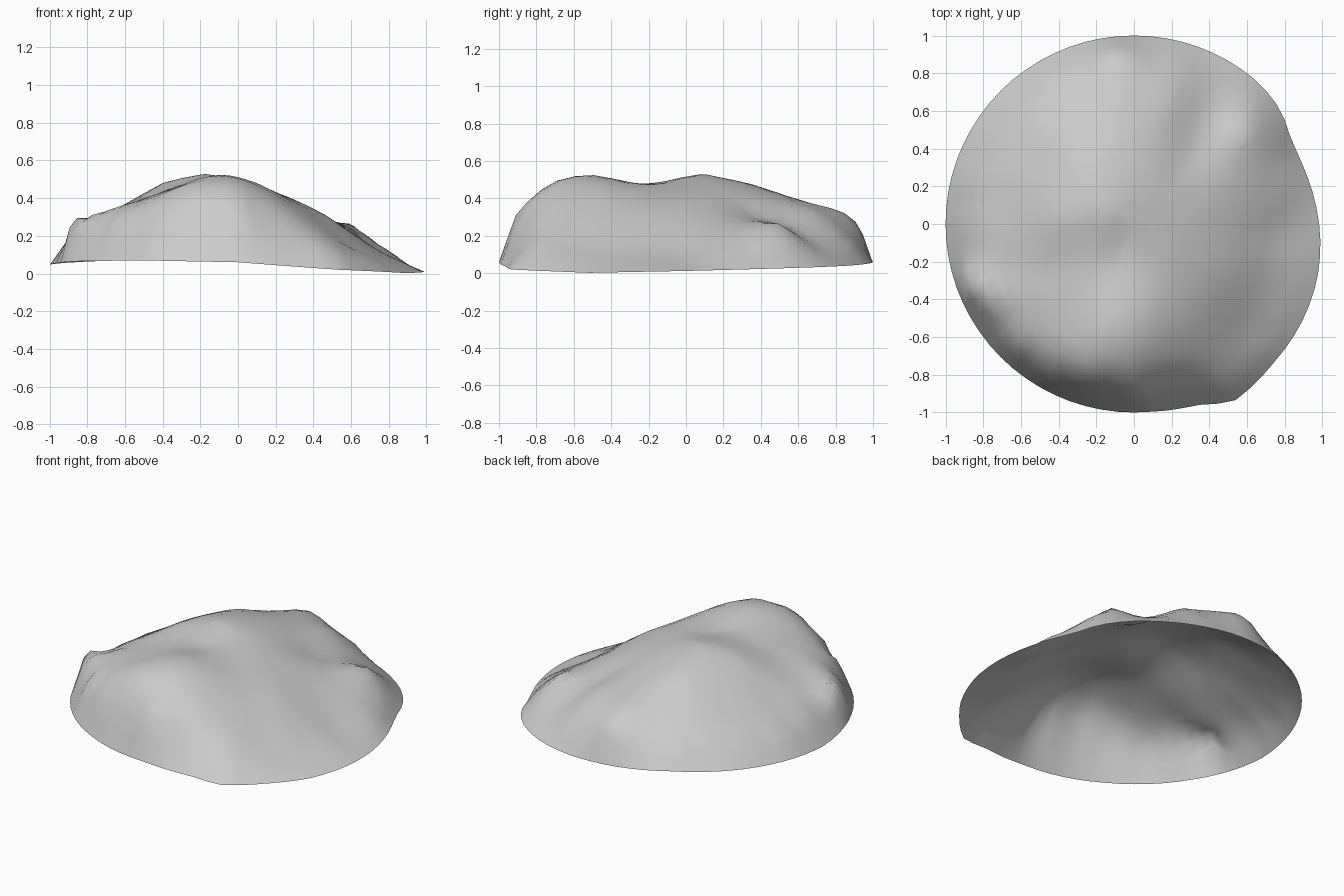
import bpy, bmesh, math

if "Cube" in bpy.data.objects:
    bpy.data.objects.remove(bpy.data.objects["Cube"])

# Heights every 30 degrees, counter-clockwise from +x: rim, and shoulder just inside it
RIM = [.012, .025, .04, .06, .075, .06, .045, .065, .07, .06, .02, .002]
SHOULDER = [.05, .14, .11, .24, .20, .165, .17, .26, .29, .31, .12, .055]
SHOULDER_AT = .91

# Outline radius where it leaves the unit circle (degrees, radius)
OUTLINE = [(-180, 1), (-85, 1), (-71, 1.015), (-60.5, 1.08), (-45, 1.045), (-29, 1.03),
           (-17, 1.015), (-6, .995), (6, .97), (18, .949), (28, .944), (37.5, .984),
           (48, 1), (181, 1)]

# Spot heights on the slopes and crest (x, y, z)
SPOTS = [
    (-.10, -.50, .525), (-.15, .08, .53), (-.10, -.20, .47), (.10, -.50, .48),
    (-.40, .03, .48), (-.27, .38, .46), (-.58, -.05, .38), (-.76, -.27, .29),
    (-.55, .35, .33), (-.62, .60, .215), (-.30, .65, .33), (-.70, .10, .29),
    (0, .65, .37), (-.12, .92, .265), (.20, .67, .33), (.43, .62, .20),
    (.60, .50, .26), (.50, .36, .275), (.33, .40, .29), (.15, .30, .41),
    (.20, .00, .43), (.25, -.30, .41), (.48, -.25, .30), (.57, .15, .25),
    (.76, -.05, .11), (.73, -.35, .11), (.58, -.57, .15), (.28, -.60, .36),
    (0, -.70, .48), (-.35, -.52, .445), (-.25, -.83, .385), (-.55, -.52, .36),
    (.22, -.78, .32), (-.885, -.33, .265), (-.48, -.25, .40),
]


def ring_height(values, a):
    f = (math.degrees(a) % 360) / 30
    i = int(f) % 12
    return values[i] + (values[(i + 1) % 12] - values[i]) * (f - int(f))


def radius(a):
    deg = (math.degrees(a) + 180) % 360 - 180
    for (d0, r0), (d1, r1) in zip(OUTLINE, OUTLINE[1:]):
        if d0 <= deg <= d1:
            return r0 + (r1 - r0) * (deg - d0) / (d1 - d0)


def ring_point(values, a, f=1):
    r = radius(a) * f
    return r * math.cos(a), r * math.sin(a), ring_height(values, a)


def solve(m):
    """Gaussian elimination on an augmented matrix."""
    n = len(m)
    for c in range(n):
        p = max(range(c, n), key=lambda k: abs(m[k][c]))
        m[c], m[p] = m[p], m[c]
        for k in range(n):
            if k != c:
                q = m[k][c] / m[c][c]
                m[k] = [u - q * v for u, v in zip(m[k], m[c])]
    return [m[k][n] / m[k][k] for k in range(n)]


# Smooth surface through rim, shoulder and spot heights
spots = list(SPOTS)
rim = [ring_point(RIM, math.tau * k / 36) for k in range(36)]
shoulder = [ring_point(SHOULDER, math.tau * k / 24, SHOULDER_AT) for k in range(24)]
# Spot heights win over the shoulder where they are close
shoulder = [s for s in shoulder if min(math.dist(s[:2], p[:2]) for p in spots) > .11]
points = spots + rim + shoulder


def kernel(x, y, p):
    return math.sqrt((x - p[0]) ** 2 + (y - p[1]) ** 2 + .0004)


weights = solve([[kernel(p[0], p[1], q) for q in points] + [p[2]] for p in points])


def height(x, y):
    return sum(w * kernel(x, y, p) for w, p in zip(weights, points))


# Open mound shell from concentric rings
SIDES = 72
bm = bmesh.new()
center = bm.verts.new((0, 0, height(0, 0)))
rings = []
for f in (.1, .2, .3, .4, .5, .6, .7, .78, .85, SHOULDER_AT, .95, 1):
    ring = []
    for k in range(SIDES):
        x, y, z = ring_point(RIM, math.tau * k / SIDES, f)
        if f < 1:
            z = height(x, y)
        ring.append(bm.verts.new((x, y, max(z, 0))))
    rings.append(ring)
for k in range(SIDES):
    n = (k + 1) % SIDES
    bm.faces.new((center, rings[0][k], rings[0][n]))
    for a, b in zip(rings, rings[1:]):
        bm.faces.new((a[k], b[k], b[n], a[n]))
for face in bm.faces:
    face.smooth = True
mesh = bpy.data.meshes.new("mound")
bm.to_mesh(mesh)
bm.free()
mound = bpy.data.objects.new("mound", mesh)
bpy.context.collection.objects.link(mound)
